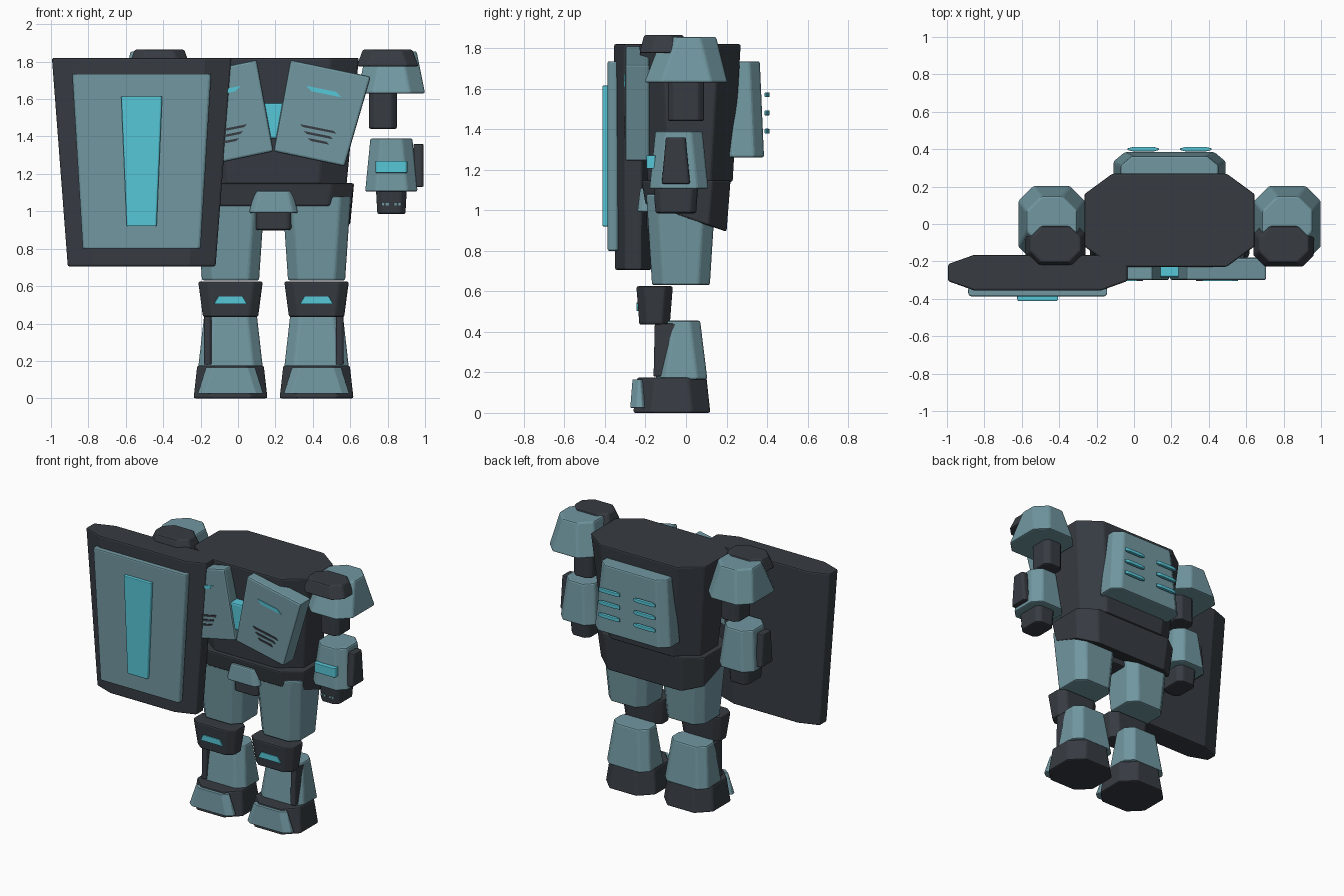
import bpy
import bmesh

if "Cube" in bpy.data.objects:
    bpy.data.objects.remove(bpy.data.objects["Cube"])

BODY_X = 0.19  # symmetry plane of the body; all part positions are offsets from it
LEG = 0.23     # sideways offset of the legs
ARM = 0.63     # sideways offset of the arms


def material(name, rgb):
    mat = bpy.data.materials.new(name)
    mat.use_nodes = True
    mat.diffuse_color = (*rgb, 1)
    shader = next(n for n in mat.node_tree.nodes if n.type == 'BSDF_PRINCIPLED')
    shader.inputs["Base Color"].default_value = (*rgb, 1)
    return mat


CHARCOAL = material("charcoal", (0.038, 0.045, 0.055))
STEEL = material("steel teal", (0.165, 0.31, 0.355))
CYAN = material("bright cyan", (0.095, 0.57, 0.69))


def loft(name, mat, first, last, side, bevel):
    """Join two matching point rings into a closed solid, mirrored when side is -1."""
    bm = bmesh.new()
    rings = [[bm.verts.new((BODY_X + side * x, y, z)) for x, y, z in ring]
             for ring in (first, last)]
    for ring in rings:
        bm.faces.new(ring)
    for i in range(len(first)):
        bm.faces.new((rings[0][i - 1], rings[0][i], rings[1][i], rings[1][i - 1]))
    bmesh.ops.recalc_face_normals(bm, faces=bm.faces)
    mesh = bpy.data.meshes.new(name)
    bm.to_mesh(mesh)
    bm.free()
    mesh.materials.append(mat)
    obj = bpy.data.objects.new(name, mesh)
    bpy.context.collection.objects.link(obj)
    if bevel:
        edge = obj.modifiers.new("soft edge", 'BEVEL')
        edge.width = bevel
        edge.segments = 2


def octagon(x, y, width, depth, z, cut):
    """Rectangle with chamfered corners, listed counter-clockwise."""
    w, d = width / 2, depth / 2
    cx, cy = cut
    quarter = [(w, d - cy), (w - cx, d)]
    half = quarter + [(-px, py) for px, py in reversed(quarter)]
    return [(x + s * px, y + s * py, z) for s in (1, -1) for px, py in half]


def block(name, mat, at, size, z, grow=(1, 1), cut=None, lean=0, slope=0, side=1, bevel=0.01):
    """Chamfered block; the top is the base scaled by grow and moved in y by lean.
    slope tilts the underside from front to back."""
    cut = cut or [min(size) / 5] * 2
    (x, y), (width, depth), (low, high) = at, size, z
    base = [(px, py, pz + slope * (py - y + depth / 2))
            for px, py, pz in octagon(x, y, width, depth, low, cut)]
    top = octagon(x, y + lean, width * grow[0], depth * grow[1], high, cut)
    loft(name, mat, base, top, side, bevel)


def slab(name, mat, outline, front, back, side, bevel=0):
    """Flat piece from an x/z outline."""
    loft(name, mat, [(x, front, z) for x, z in outline],
         [(x, back, z) for x, z in outline], side, bevel)


def slanted_mark(name, mat, x, z, half, thick, side):
    """Thin sloping stripe on the face of the chest plate."""
    corners = [(-1, 1), (1, 1), (1, -1), (-1, -1)]
    outline = [(x + i * half - k * thick, z - i * half / 5 + k * thick) for i, k in corners]
    slab(name, mat, outline, -0.306, -0.298, side)


# Torso, pelvis and hip guard
block("torso", CHARCOAL, at=(0, 0.02), size=(0.78, 0.42), z=(1.14, 1.82),
      grow=(1.17, 1.19), cut=(0.15, 0.11))
block("pelvis", CHARCOAL, at=(0, 0), size=(0.82, 0.4), z=(1.03, 1.15),
      grow=(1.05, 1.1), cut=(0.12, 0.09), slope=-0.34)
block("hip_guard", STEEL, at=(0, -0.17), size=(0.26, 0.14), z=(0.99, 1.11), grow=(0.8, 0.8))
block("hip_block", CHARCOAL, at=(0, -0.07), size=(0.19, 0.25), z=(0.9, 1.04), cut=(0.02, 0.02))
block("chest_gem", CYAN, at=(0, -0.24), size=(0.1, 0.09), z=(1.39, 1.58), grow=(1.5, 1))

# Back pack with glowing slots
block("back_pack", STEEL, at=(0, 0.28), size=(0.6, 0.21), z=(1.26, 1.735),
      grow=(0.87, 0.8), cut=(0.06, 0.05))
for level in range(3):
    z = 1.39 + 0.09 * level
    for side in (1, -1):
        block("back_slot", CYAN, at=(0.14, 0.4), size=(0.17, 0.024), z=(z - 0.012, z + 0.012),
              cut=(0.03, 0.008), side=side, bevel=0.004)

# Shield, carried on the right
SHIELD = -0.705
block("shield", CHARCOAL, at=(SHIELD, -0.26), size=(0.79, 0.18), z=(0.705, 1.82),
      grow=(1.215, 1.06), cut=(0.14, 0.05))
block("shield_face", STEEL, at=(SHIELD, -0.36), size=(0.63, 0.054), z=(0.8, 1.735),
      grow=(1.18, 1))
block("shield_stripe", CYAN, at=(SHIELD, -0.395), size=(0.16, 0.035), z=(0.92, 1.615),
      grow=(1.37, 1))

for side, tag in ((1, "left"), (-1, "right")):
    def part(name, mat, **shape):
        block(f"{tag}_{name}", mat, side=side, **shape)

    # Chest armour with its light and vents
    slab(f"{tag}_chest_plate", STEEL, [(0.09, 1.81), (0.52, 1.72), (0.38, 1.24), (0, 1.32)],
         -0.3, -0.18, side, bevel=0.012)
    slanted_mark(f"{tag}_chest_light", CYAN, 0.27, 1.64, 0.08, 0.015, side)
    for row in range(3):
        slanted_mark(f"{tag}_chest_vent", CHARCOAL, 0.24, 1.44 - row * 0.033,
                     0.09 - row * 0.02, 0.008, side)

    # Shoulder and upper arm
    part("shoulder", STEEL, at=(ARM, 0), size=(0.36, 0.41), z=(1.63, 1.855),
         grow=(0.75, 0.65), cut=(0.08, 0.08), lean=0.015)
    part("shoulder_cap", CHARCOAL, at=(0.61, -0.11), size=(0.33, 0.24), z=(1.775, 1.865),
         grow=(0.8, 0.8), cut=(0.06, 0.06))
    part("upper_arm", CHARCOAL, at=(0.585, 0), size=(0.15, 0.18), z=(1.44, 1.68))

    # Forearm and hand
    part("forearm", STEEL, at=(ARM, -0.035), size=(0.28, 0.29), z=(1.105, 1.39), grow=(0.8, 0.8))
    part("forearm_light", CYAN, at=(ARM, -0.17), size=(0.17, 0.05), z=(1.205, 1.27),
         cut=(0.01, 0.01), bevel=0.004)
    part("forearm_panel", CHARCOAL, at=(0.775, -0.05), size=(0.055, 0.14), z=(1.13, 1.36),
         grow=(1, 0.7))
    part("hand", CHARCOAL, at=(ARM, -0.05), size=(0.15, 0.2), z=(0.985, 1.12), grow=(1.1, 1.1))
    for finger in (-2, -1, 1, 2):
        part("knuckle", STEEL, at=(ARM + finger * 0.022, -0.154), size=(0.02, 0.009),
             z=(1.03, 1.045), bevel=0)

    # Thigh and knee
    part("thigh", STEEL, at=(LEG, -0.025), size=(0.305, 0.285), z=(0.63, 1.08), grow=(1.2, 1.2))
    part("knee", CHARCOAL, at=(LEG, -0.155), size=(0.295, 0.15), z=(0.435, 0.625),
         grow=(1.17, 1.2), cut=(0.05, 0.04))
    part("knee_light", CYAN, at=(LEG, -0.24), size=(0.18, 0.009), z=(0.503, 0.545),
         grow=(0.72, 1), bevel=0)

    # Shin, side strut and foot
    part("shin", STEEL, at=(LEG, -0.022), size=(0.345, 0.255), z=(0.165, 0.455),
         grow=(0.81, 0.72))
    part("shin_strut", CHARCOAL, at=(0.353, -0.13), size=(0.04, 0.06), z=(0.18, 0.44),
         grow=(1, 1.8), lean=0.03, bevel=0.004)
    part("foot", CHARCOAL, at=(LEG, -0.07), size=(0.395, 0.38), z=(0, 0.175),
         grow=(0.9, 0.9), cut=(0.09, 0.09))
    part("toe_plate", STEEL, at=(LEG, -0.23), size=(0.35, 0.09), z=(0.025, 0.165),
         grow=(0.75, 0.75), cut=(0.04, 0.03))
